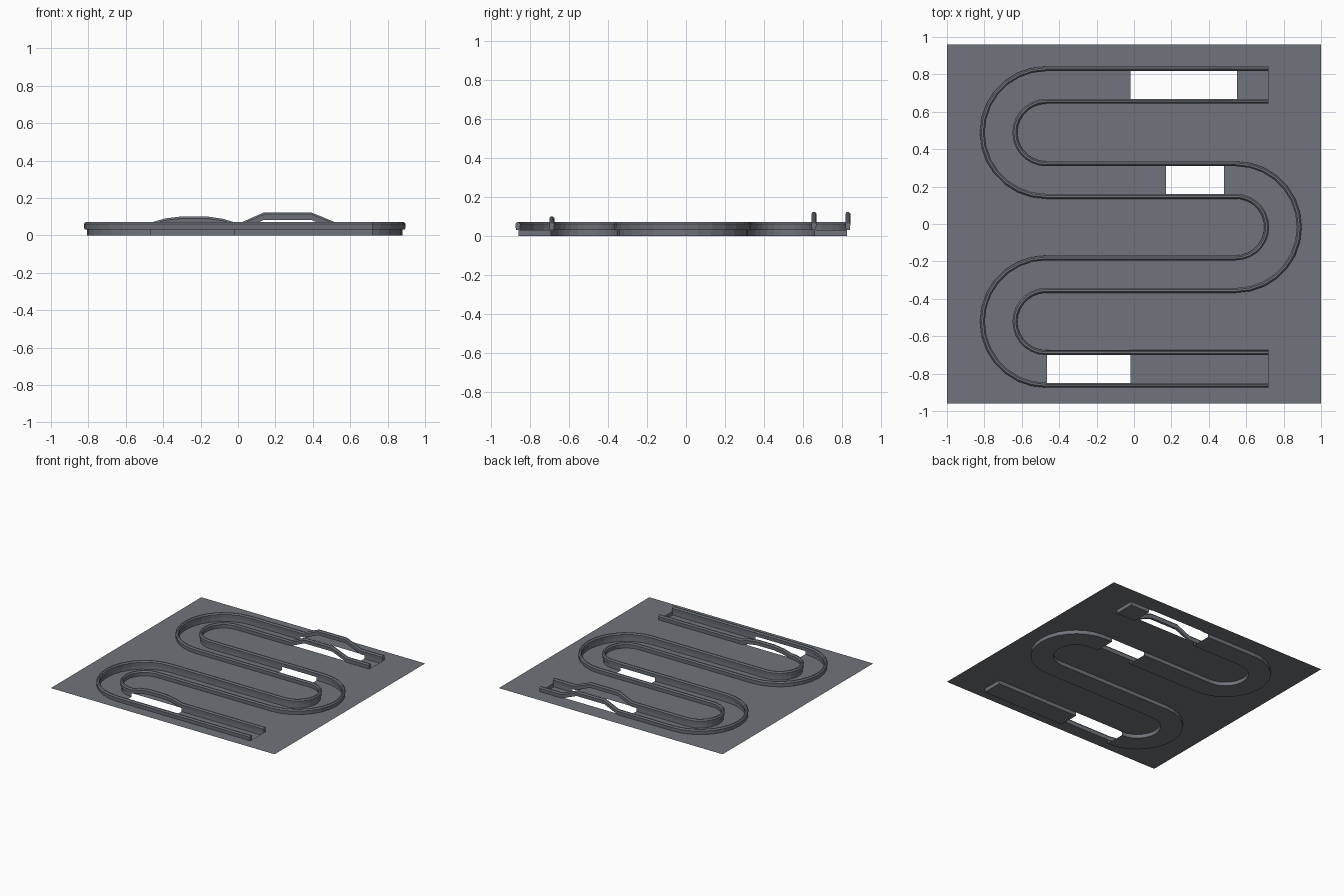
import bpy
import bmesh
import math
from mathutils import Vector
from mathutils.geometry import tessellate_polygon

cube = bpy.data.objects.get("Cube")
if cube:
    bpy.data.objects.remove(cube, do_unlink=True)

GROUND_Z = 0.03
HALF_ROAD = 0.083
RAIL_OFFSET = 0.087
LEFT_X, RIGHT_X, END_X = -0.47, 0.545, 0.72
ROWS = [0.743, 0.235, -0.268, -0.775]
HOLES = {0: (-0.02, 0.55), 1: (0.17, 0.48), 3: (-0.465, -0.02)}
HIGH_HUMP = [(0.02, 0), (0.14, 0.053), (0.39, 0.053), (0.52, 0)]
LOW_HUMP = [(-0.46, 0), (-0.39, 0.02), (-0.31, 0.03), (-0.16, 0.03), (-0.08, 0.018), (-0.02, 0)]

grey = bpy.data.materials.new("slate_grey")
grey.use_nodes = True
colour = (0.16, 0.176, 0.2, 1)
grey.diffuse_color = colour
grey.node_tree.nodes["Principled BSDF"].inputs["Base Color"].default_value = colour


def finish(name, bm):
    mesh = bpy.data.meshes.new(name)
    bm.to_mesh(mesh)
    bm.free()
    mesh.materials.append(grey)
    obj = bpy.data.objects.new(name, mesh)
    bpy.context.collection.objects.link(obj)
    return obj


# Serpentine centre line: (position, left-hand normal, row or None on a bend)
def centre_line(steps=14):
    path = []
    for row, y in enumerate(ROWS):
        forward = row % 2 == 1
        start = END_X if row == 0 else (LEFT_X if forward else RIGHT_X)
        stop = END_X if row == 3 else (RIGHT_X if forward else LEFT_X)
        knots = list(HOLES.get(row, ()))
        knots += [k[0] for k in {0: HIGH_HUMP, 3: LOW_HUMP}.get(row, [])]
        xs = sorted({start, stop, *knots}, reverse=not forward)
        normal = Vector((0, 1 if forward else -1, 0))
        path += [(Vector((x, y, 0)), normal, row) for x in xs]
        if row < 3:
            radius = (y - ROWS[row + 1]) / 2
            turn = -1 if forward else 1
            centre = Vector((stop, y - radius, 0))
            for i in range(1, steps):
                a = math.pi / 2 + turn * math.pi * i / steps
                d = Vector((math.cos(a), math.sin(a), 0))
                path.append((centre + d * radius, d * -turn, None))
    return path


PATH = centre_line()


def edge(side, z, offset=HALF_ROAD):
    return [p + n * side * offset + Vector((0, 0, z)) for p, n, _ in PATH]


# Flat ground with the road outline cut out
def build_ground():
    border = [Vector((x, y, GROUND_Z)) for x, y in ((-1, -0.96), (1, -0.96), (1, 0.96), (-1, 0.96))]
    outline = edge(1, GROUND_Z) + edge(-1, GROUND_Z)[::-1]
    bm = bmesh.new()
    verts = [bm.verts.new(p) for p in border + outline]
    for tri in tessellate_polygon([border, outline]):
        face = bm.faces.new([verts[i] for i in tri])
        face.normal_update()
        if face.normal.z < 0:
            face.normal_flip()
    finish("ground", bm)


# Sunken road bed with side walls, open at the gaps
def build_road():
    bm = bmesh.new()
    tl, bl, tr, br = [[bm.verts.new(p) for p in edge(s, z)]
                      for s, z in ((1, GROUND_Z), (1, 0), (-1, GROUND_Z), (-1, 0))]
    for i in range(len(PATH) - 1):
        j = i + 1
        row = PATH[i][2]
        if row in HOLES and PATH[j][2] == row:
            low, high = HOLES[row]
            if low < (PATH[i][0].x + PATH[j][0].x) / 2 < high:
                continue
        bm.faces.new((bl[i], br[i], br[j], bl[j]))
        bm.faces.new((tl[i], bl[i], bl[j], tl[j]))
        bm.faces.new((tr[i], tr[j], br[j], br[i]))
    bm.faces.new((tl[0], tr[0], br[0], bl[0]))
    bm.faces.new((bl[-1], br[-1], tr[-1], tl[-1]))
    loose = [v for v in bm.verts if not v.link_faces]
    bmesh.ops.delete(bm, geom=loose, context='VERTS')
    finish("road_bed", bm)


def lift(x, row, side):
    hump = HIGH_HUMP if row == 0 else LOW_HUMP if row == 3 and side > 0 else []
    for (x0, z0), (x1, z1) in zip(hump, hump[1:]):
        if x0 <= x <= x1:
            return z0 + (z1 - z0) * (x - x0) / (x1 - x0)
    return 0


# Guard rail swept along one road edge, rising over the humps
def build_rail(name, side):
    profile = [(-0.010, 0), (0.010, 0), (0.013, 0.03), (0.005, 0.04), (-0.005, 0.04), (-0.013, 0.03)]
    bm = bmesh.new()
    rings = []
    for p, n, row in PATH:
        base = p + n * side * RAIL_OFFSET
        base.z = GROUND_Z + lift(p.x, row, side)
        rings.append([bm.verts.new(base + n * w + Vector((0, 0, h))) for w, h in profile])
    count = len(profile)
    for a, b in zip(rings, rings[1:]):
        for k in range(count):
            m = (k + 1) % count
            bm.faces.new((a[k], a[m], b[m], b[k]))
    bm.faces.new(rings[0])
    bm.faces.new(rings[-1])
    bmesh.ops.recalc_face_normals(bm, faces=bm.faces)
    finish(name, bm)


build_ground()
build_road()
build_rail("left_guard_rail", 1)
build_rail("right_guard_rail", -1)
